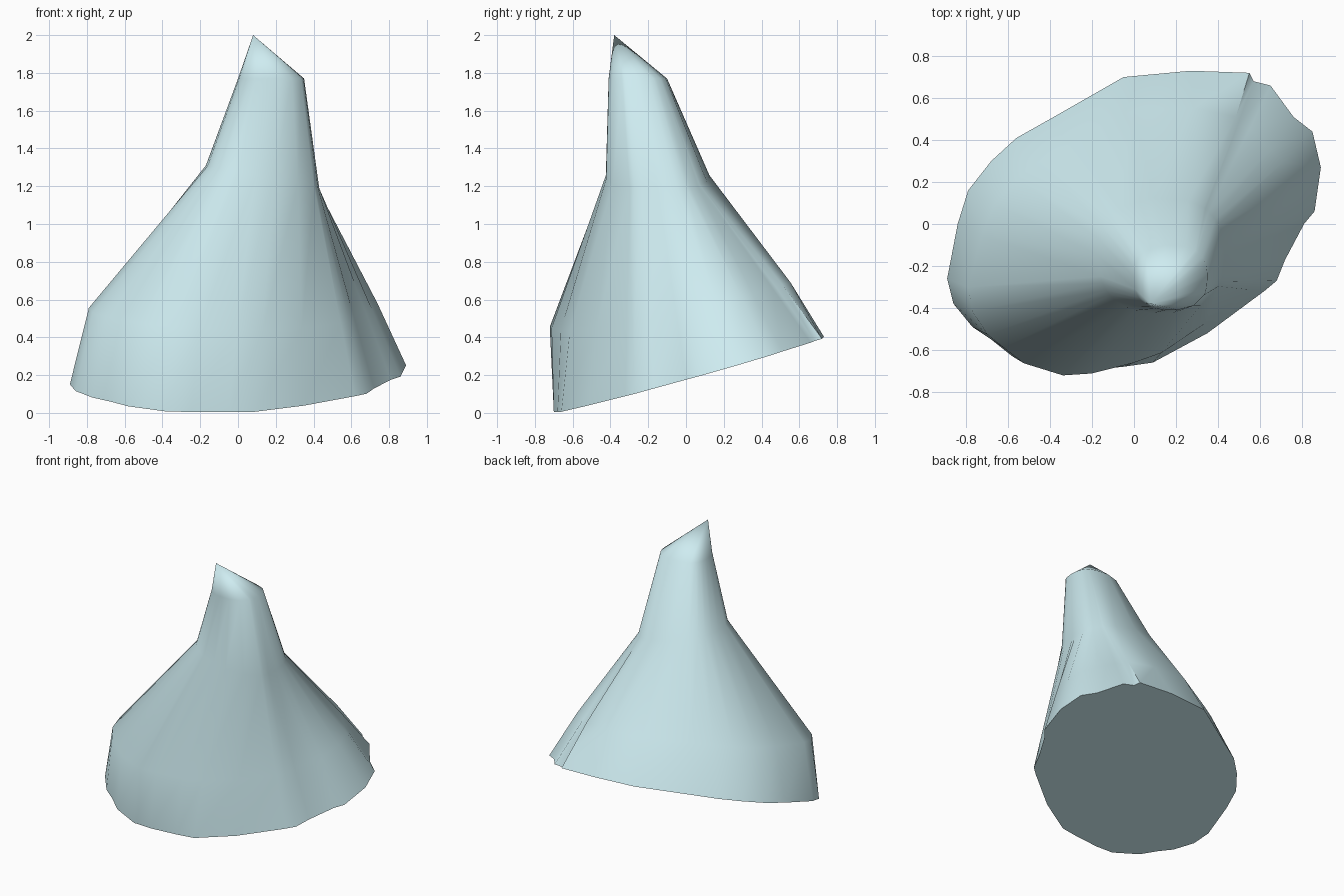
import bpy, bmesh, math
from mathutils import Vector

if "Cube" in bpy.data.objects:
    bpy.data.objects.remove(bpy.data.objects["Cube"])

# Outline of the bottom edge, seen from above
RIM = [(.89, .27), (.85, .44), (.76, .51), (.65, .66), (.57, .68), (.55, .72),
       (.27, .73), (-.05, .70), (-.40, .50), (-.56, .41), (-.68, .30), (-.79, .16),
       (-.84, .0), (-.89, -.26), (-.86, -.38), (-.77, -.49), (-.68, -.55),
       (-.58, -.63), (-.39, -.70), (-.25, -.70), (-.05, -.68), (.09, -.66),
       (.35, -.52), (.62, -.32), (.68, -.27), (.72, -.17), (.81, .0), (.86, .06)]
APEX = Vector((.08, -.38, 2.0))


def rounded_box_point(a, cx, cy, rx, ry, z):
    """Point on a slightly squared ellipse."""
    c, s = math.cos(a), math.sin(a)
    return Vector((cx + rx * math.copysign(abs(c) ** .8, c),
                   cy + ry * math.copysign(abs(s) ** .8, s), z))


# Four matching rings: tilted rim, bulging shoulder, neck and crown
rim, shoulder, neck, crown = [], [], [], []
for x, y in RIM:
    a = math.atan2(y, x)
    r = Vector((x, y, max(0, .2 + .29 * y - .03 * x)))
    n = rounded_box_point(a, .13, -.15, .30, .275, 1.25)
    n.z -= .2 * (n.x - .13)
    # Shoulder swells at the front left, with a soft fold at the back right
    bulge = .18 * max(0, math.cos(a - math.radians(215))) ** 2
    bulge += .045 * max(0, math.sin(a))
    bulge -= .03 * math.exp(-((math.degrees(a) - 48) / 6) ** 2)
    k = r.lerp(n, .35) + Vector((math.cos(a), math.sin(a), 0)) * bulge
    rim.append(r)
    shoulder.append(k)
    neck.append(n)
    crown.append(rounded_box_point(a, .175, -.255, .175, .155, 1.77))

# Loft the rings, close the slanted crown to the peak and cap the underside
bm = bmesh.new()
rings = [[bm.verts.new(p) for p in ring] for ring in (rim, shoulder, neck, crown)]
peak = bm.verts.new(APEX)
base = bm.verts.new((0, 0, .2))
count = len(RIM)
for i in range(count):
    j = (i + 1) % count
    for low, high in zip(rings, rings[1:]):
        bm.faces.new((low[i], low[j], high[j], high[i]))
    bm.faces.new((rings[-1][i], rings[-1][j], peak))
    bm.faces.new((rings[0][j], rings[0][i], base))
mesh = bpy.data.meshes.new("draped_hood")
bm.to_mesh(mesh)
bm.free()
hood = bpy.data.objects.new("draped_hood", mesh)
bpy.context.collection.objects.link(hood)

# Pale blue cloth
mat = bpy.data.materials.new("pale_blue_cloth")
mat.diffuse_color = (.62, .84, .88, 1)
mat.use_nodes = True
mat.node_tree.nodes["Principled BSDF"].inputs["Base Color"].default_value = mat.diffuse_color
mesh.materials.append(mat)

bpy.context.view_layer.objects.active = hood
hood.select_set(True)
bpy.ops.object.shade_smooth_by_angle(angle=math.radians(50))
